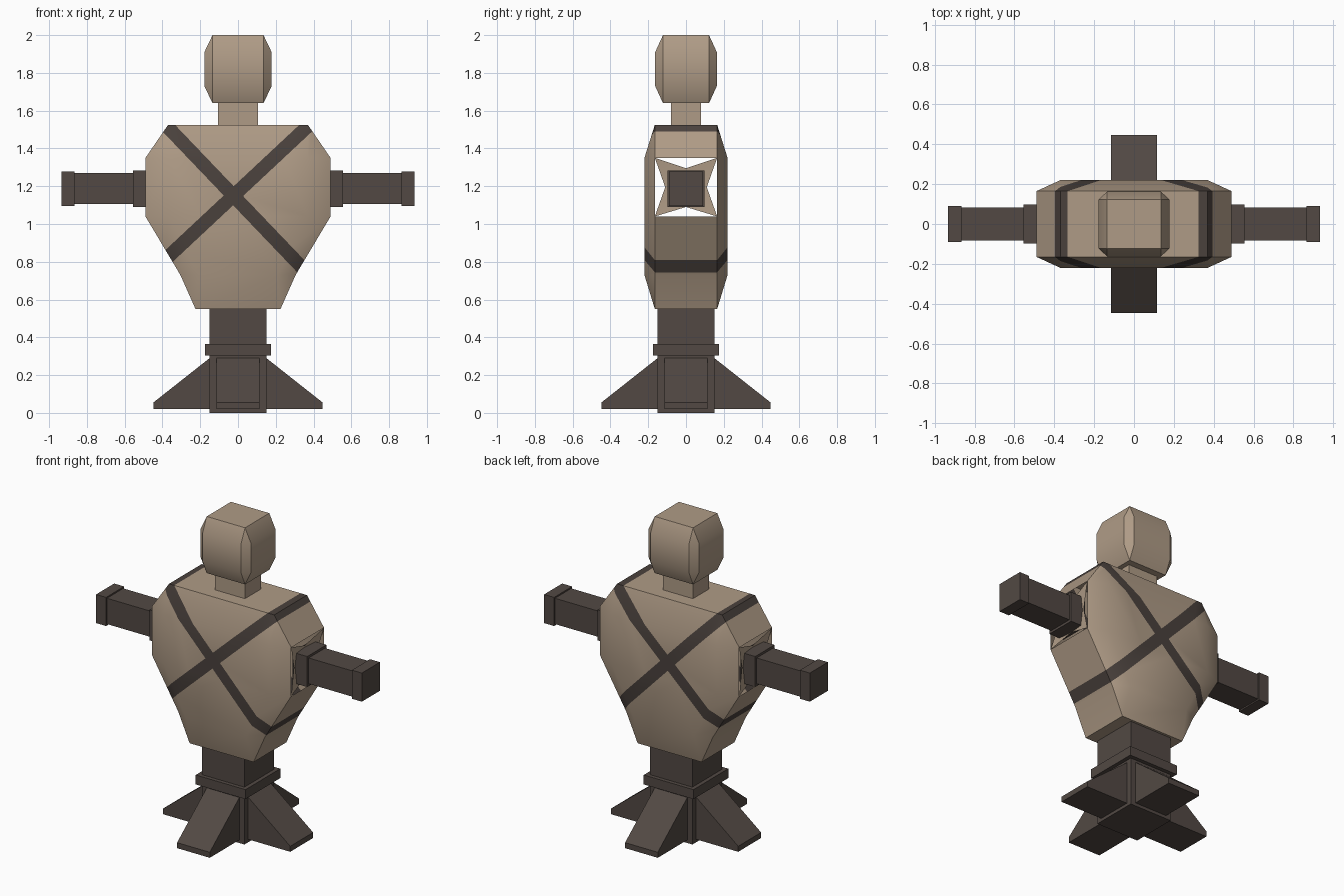
import bpy, bmesh, math
from mathutils import Vector

if "Cube" in bpy.data.objects:
    bpy.data.objects.remove(bpy.data.objects["Cube"])


def material(name, rgb):
    m = bpy.data.materials.new(name)
    m.diffuse_color = (*rgb, 1)
    m.use_nodes = True
    m.node_tree.nodes["Principled BSDF"].inputs["Base Color"].default_value = m.diffuse_color
    return m


CLOTH = material("tan_cloth", (0.43, 0.33, 0.24))
WOOD = material("dark_wood", (0.084, 0.066, 0.057))
STRAP = material("dark_strap", (0.068, 0.053, 0.046))


def finish(bm, name, mats, smooth=False):
    me = bpy.data.meshes.new(name)
    bm.to_mesh(me)
    bm.free()
    ob = bpy.data.objects.new(name, me)
    bpy.context.collection.objects.link(ob)
    for m in mats:
        me.materials.append(m)
    if smooth:
        bpy.ops.object.select_all(action='DESELECT')
        ob.select_set(True)
        bpy.context.view_layer.objects.active = ob
        bpy.ops.object.shade_smooth_by_angle(angle=math.radians(35))
    return ob


def box(name, lo, hi, mat):
    bm = bmesh.new()
    bmesh.ops.create_cube(bm, size=1)
    for v in bm.verts:
        v.co = [(a + b) / 2 + c * (b - a) for a, b, c in zip(lo, hi, v.co)]
    return finish(bm, name, [mat])


def ring_body(rings):
    """Stack eight-sided rings: (z, outer x, front x, side y, outer y)."""
    bm = bmesh.new()
    loops = []
    for z, xo, xf, ys, yo in rings:
        pts = [(xf, -yo), (xo, -ys), (xo, ys), (xf, yo),
               (-xf, yo), (-xo, ys), (-xo, -ys), (-xf, -yo)]
        loops.append([bm.verts.new((x, y, z)) for x, y in pts])
    for a, b in zip(loops, loops[1:]):
        for i in range(8):
            j = (i + 1) % 8
            bm.faces.new((a[i], a[j], b[j], b[i]))
    bm.faces.new(loops[0][::-1])
    bm.faces.new(loops[-1])
    bmesh.ops.remove_doubles(bm, verts=bm.verts, dist=0.001)
    bmesh.ops.recalc_face_normals(bm, faces=bm.faces)
    return bm


# Padded torso, with an open panel on each side for the arms
bm = ring_body([
    (0.55, 0.225, 0.225, 0.165, 0.165),
    (0.73, 0.305, 0.21, 0.165, 0.22),
    (1.04, 0.49, 0.37, 0.165, 0.22),
    (1.35, 0.49, 0.37, 0.165, 0.22),
    (1.525, 0.37, 0.37, 0.165, 0.165),
])
panels = [f for f in bm.faces
          if abs(f.normal.x) > 0.99 and abs(f.calc_center_median().z - 1.195) < 0.05]
bmesh.ops.delete(bm, geom=panels, context='FACES_ONLY')

# Star-shaped cloth around each arm hole
star = [(-0.165, 1.04), (0, 1.09), (0.165, 1.04), (0.11, 1.195),
        (0.165, 1.35), (0, 1.295), (-0.165, 1.35), (-0.11, 1.195)]
for s in (1, -1):
    vs = [bm.verts.new((s * (0.47 if i % 2 else 0.49), y, z))
          for i, (y, z) in enumerate(star)]
    mid = bm.verts.new((s * 0.465, 0, 1.195))
    for i in range(8):
        f = bm.faces.new((mid, vs[i], vs[(i + 1) % 8]))
        f.normal_update()
        if f.normal.x * s < 0:
            f.normal_flip()

# Crossed straps, cut into the cloth
straps = [((-0.35, 1.49), (0.31, 0.80)), ((0.34, 1.49), (-0.35, 0.845))]
HALF = 0.036
bands = []
for (x0, z0), (x1, z1) in straps:
    n = Vector((z1 - z0, 0, x0 - x1)).normalized()
    p = Vector((x0, 0, z0))
    bands.append((p, n))
    for side in (-HALF, HALF):
        bmesh.ops.bisect_plane(bm, geom=bm.verts[:] + bm.edges[:] + bm.faces[:],
                               plane_co=p + n * side, plane_no=n)
for f in bm.faces:
    c = f.calc_center_median()
    if any(abs((c - p).dot(n)) < HALF for p, n in bands):
        f.material_index = 1
finish(bm, "torso", [CLOTH, STRAP], True)

# Head and neck
bm = ring_body([
    (1.64, 0.135, 0.135, 0.122, 0.122),
    (1.73, 0.178, 0.135, 0.122, 0.163),
    (1.91, 0.178, 0.135, 0.122, 0.163),
    (2.0, 0.135, 0.135, 0.122, 0.122),
])
finish(bm, "head", [CLOTH], True)
box("neck", (-0.105, -0.08, 1.5), (0.105, 0.08, 1.66), CLOTH)

# Arms: shaft, shoulder collar and end cap
for s, side in ((1, "right"), (-1, "left")):
    for part, x0, x1, r in (("arm_shaft", 0.44, 0.88, 0.082),
                            ("arm_collar", 0.45, 0.555, 0.097),
                            ("arm_cap", 0.865, 0.935, 0.091)):
        a, b = sorted((s * x0, s * x1))
        box(f"{side}_{part}", (a, -r, 1.187 - r), (b, r, 1.187 + r), WOOD)

# Post and its collar
box("post", (-0.15, -0.15, 0), (0.15, 0.15, 0.56), WOOD)
box("post_collar", (-0.175, -0.175, 0.305), (0.175, 0.175, 0.365), WOOD)

# Four sloping feet around the post
profile = [(0.14, 0.02), (0.448, 0.02), (0.448, 0.055), (0.15, 0.29), (0.14, 0.29)]
for k in range(4):
    bm = bmesh.new()
    face = bm.faces.new([bm.verts.new((r, -0.115, z)) for r, z in profile])
    ext = bmesh.ops.extrude_face_region(bm, geom=[face])
    new = [v for v in ext["geom"] if isinstance(v, bmesh.types.BMVert)]
    bmesh.ops.translate(bm, vec=(0, 0.23, 0), verts=new)
    bmesh.ops.recalc_face_normals(bm, faces=bm.faces)
    ob = finish(bm, f"foot_{k + 1}", [WOOD])
    ob.rotation_euler.z = k * math.pi / 2
